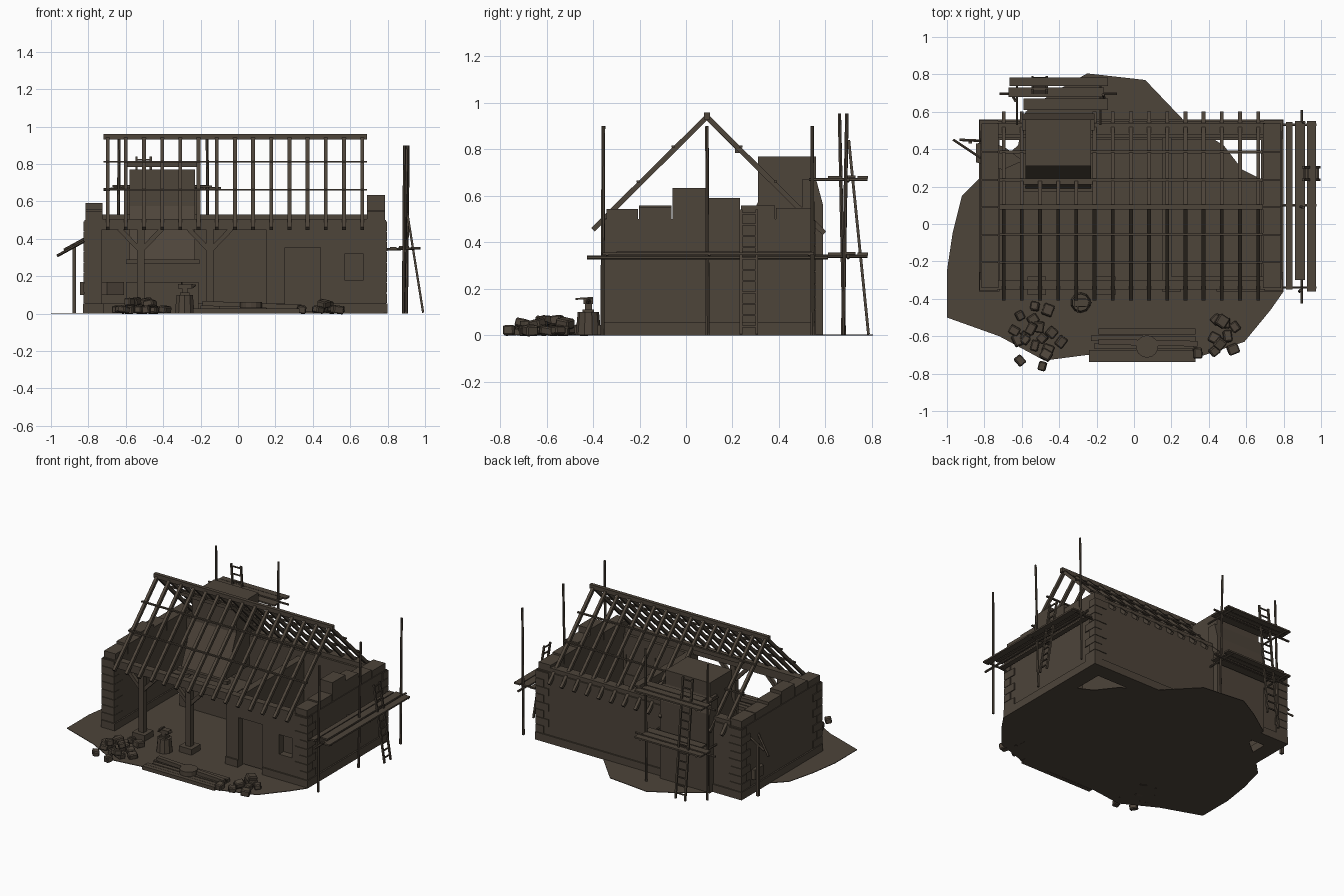
import bpy, bmesh, math, random
from mathutils import Vector, Matrix, Euler

if "Cube" in bpy.data.objects:
    bpy.data.objects.remove(bpy.data.objects["Cube"])

random.seed(4)
brown = bpy.data.materials.new("dark_brown")
brown.diffuse_color = (0.075, 0.058, 0.042, 1)
brown.use_nodes = True
brown.node_tree.nodes["Principled BSDF"].inputs["Base Color"].default_value = brown.diffuse_color


def finish(name, bm):
    bmesh.ops.recalc_face_normals(bm, faces=bm.faces)
    me = bpy.data.meshes.new(name)
    bm.to_mesh(me)
    bm.free()
    me.materials.append(brown)
    ob = bpy.data.objects.new(name, me)
    bpy.context.collection.objects.link(ob)
    return ob


def add_box(bm, x0, x1, y0, y1, z0, z1):
    m = Matrix.Translation(((x0 + x1) / 2, (y0 + y1) / 2, (z0 + z1) / 2)) @ Matrix.Diagonal((x1 - x0, y1 - y0, z1 - z0, 1))
    bmesh.ops.create_cube(bm, size=1, matrix=m)


def boxes(name, items):
    bm = bmesh.new()
    for b in items:
        add_box(bm, *b)
    return finish(name, bm)


def add_bar(bm, a, b, w, h):
    # rectangular timber between two points; w is the horizontal width
    a, b = Vector(a), Vector(b)
    d = (b - a).normalized()
    side = d.cross(Vector((0, 0, 1)))
    side = side.normalized() if side.length > 1e-4 else Vector((1, 0, 0))
    up = side.cross(d)
    m = Matrix((side * w, d * (b - a).length, up * h)).transposed().to_4x4()
    bmesh.ops.create_cube(bm, size=1, matrix=Matrix.Translation((a + b) / 2) @ m)


def bars(name, items, w, h):
    bm = bmesh.new()
    for a, b in items:
        add_bar(bm, a, b, w, h)
    return finish(name, bm)


def add_pole(bm, a, b, r, r2=None, n=6):
    a, b = Vector(a), Vector(b)
    m = Matrix.Translation((a + b) / 2) @ (b - a).to_track_quat('Z', 'Y').to_matrix().to_4x4()
    bmesh.ops.create_cone(bm, cap_ends=True, segments=n, radius1=r, radius2=r2 or r, depth=(b - a).length, matrix=m)


def poles(name, items, r, r2=None, n=6):
    bm = bmesh.new()
    for a, b in items:
        add_pole(bm, a, b, r, r2, n)
    return finish(name, bm)


def prism(name, pts, axis, lo, hi):
    # flat outline extruded along x (axis 0) or z (axis 2)
    bm = bmesh.new()
    vs = [bm.verts.new((lo, *p) if axis == 0 else (*p, lo)) for p in pts]
    f = bm.faces.new(vs)
    ext = bmesh.ops.extrude_face_region(bm, geom=[f])
    move = (hi - lo, 0, 0) if axis == 0 else (0, 0, hi - lo)
    bmesh.ops.translate(bm, vec=move, verts=[v for v in ext["geom"] if isinstance(v, bmesh.types.BMVert)])
    return finish(name, bm)


# trodden ground patch
prism("ground", [(-1, -.5), (-1, -.25), (-.97, -.05), (-.92, .15), (-.81, .26), (-.62, .42), (-.58, .6),
                 (-.42, .71), (-.25, .805), (.06, .77), (.27, .55), (.48, .42), (.58, .29), (.72, .22), (.79, -.1),
                 (.8, -.36), (.73, -.46), (.59, -.63), (.35, -.71), (0, -.7), (-.25, -.7), (-.48, -.73), (-.72, -.6)], 2, 0, .004)

# stone walls
boxes("back_wall", [(-.82, .79, .46, .55, 0, .5)])
boxes("side_walls", [(-.82, -.73, -.35, .55, 0, .5), (.69, .79, -.35, .55, 0, .5)])
boxes("front_wall", [(.15, .25, -.35, -.28, 0, .46), (.44, .57, -.35, -.28, 0, .46), (.67, .75, -.35, -.28, 0, .46),
                     (.25, .44, -.35, -.28, .355, .46), (.57, .67, -.35, -.28, 0, .18), (.57, .67, -.35, -.28, .32, .46)])
boxes("partition_wall", [(.15, .2, -.3, .47, 0, .46)])
boxes("plinth", [(-.83, .8, .45, .56, 0, .055), (-.83, -.72, -.36, .56, 0, .055), (.68, .8, -.36, .56, 0, .055),
                 (.15, .25, -.36, -.28, 0, .055), (.44, .8, -.36, -.28, 0, .055)])
boxes("door", [(.25, .44, -.305, -.285, .01, .355)])
boxes("window_shutter", [(.57, .67, -.3, -.285, .18, .32)])

# uneven unfinished top courses on both gables
edges = [-.345, -.205, -.06, .09, .235, .385, .54]
right_top = [.545, .553, .635, .592, .558, .548]
left_top = [.545, .56, .592, .57, .552, .55]
boxes("right_top_stones", [(.69, .785, a + .002, b - .002, .49, z) for a, b, z in zip(edges, edges[1:], right_top)])
boxes("left_top_stones", [(-.815, -.725, a + .002, b - .002, .49, z) for a, b, z in zip(edges, edges[1:], left_top)])

# alternating corner quoins
q = []
for i in range(8):
    z0, z1 = .057 + i * .055, .109 + i * .055
    lx, ly = (.1, .06) if i % 2 else (.06, .1)
    for y0, y1 in ((-.356, -.356 + ly), (.556 - ly, .556)):
        q.append((-.826, -.826 + max(lx, .09) if y0 > 0 else -.728, y0, y1, z0, z1))
        q.append((.796 - lx, .796, y0, y1, z0, z1))
boxes("corner_quoins", q)

# chimney stack, rear breast and forge hood
boxes("chimney_stack", [(-.58, -.23, .31, .56, .5, .77)])
prism("chimney_breast", [(.5, 0), (.59, 0), (.59, .56), (.56, .67), (.5, .67)], 0, -.6, -.21)
prism("forge_hood", [(.19, .29), (.47, .29), (.47, .6), (.32, .6)], 0, -.58, -.23)
boxes("hood_beam", [(-.6, -.205, .17, .21, .265, .29)])
boxes("hearth", [(-.6, -.21, .2, .47, 0, .17)])

# bellows with lever, rope post
prism("bellows", [(-.845, .33), (-.845, .43), (-.78, .44), (-.69, .41), (-.61, .35), (-.61, .33), (-.7, .29)], 2, .1, .17)
poles("bellows_lever", [((-.965, .45, .31), (-.8, .34, .4)), ((-.93, .45, .34), (-.82, .445, .4))], .008)
bars("lever_post", [((-.876, .44, 0), (-.876, .44, .37))], .02, .02)

# timber porch: posts, stones, braces, wall plates
px = (-.52, -.15)
boxes("porch_posts", [(x - .02, x + .02, -.35, -.31, .04, .46) for x in px])
boxes("post_stones", [(x - .05, x + .05, -.38, -.28, 0, .045) for x in px])
bars("post_braces", [((x, -.33, .335), (x + s * .115, -.33, .455)) for x in px for s in (-1, 1)], .025, .025)
boxes("wall_plates", [(-.73, .7, -.35, -.3, .45, .505), (-.73, .7, .475, .54, .49, .53)])

# roof frame: rafters stop short behind the chimney
pairs = []
for i in range(15):
    x = -.697 + i * .0972
    pairs.append(((x, -.4, .455), (x, .09, .94)))
    short = -.58 < x < -.23
    pairs.append(((x, .23 if short else .595, .8 if short else .44), (x, .09, .94)))
bars("rafters", pairs, .02, .022)
boxes("ridge_beam", [(-.72, .69, .077, .103, .93, .96)])
boxes("rafter_header", [(-.61, -.2, .21, .235, .785, .81)])
bars("purlins", [((-.72, y, z), (.69, y, z)) for y, z in ((-.055, .812), (.235, .812), (-.205, .662), (.385, .662))], .014, .009)


def ladder(name, foot, top, side, n):
    bm = bmesh.new()
    foot, top, side = Vector(foot), Vector(top), Vector(side)
    for s in (-1, 1):
        add_bar(bm, foot + side * s, top + side * s, .012, .012)
    for i in range(n):
        p = foot.lerp(top, (i + .7) / n)
        add_bar(bm, p - side, p + side, .008, .008)
    return finish(name, bm)


# right side scaffold
poles("right_scaffold_poles", [((.885, -.36, 0), (.89, -.355, .9)), ((.885, .093, 0), (.905, .09, .9)),
                               ((.9, .545, 0), (.91, .543, .9))], .009, .008)
poles("right_scaffold_ledger", [((.897, -.425, .335), (.897, .61, .335))], .008)
poles("right_scaffold_putlogs", [((.76, y, .342), (.975, y, .35)) for y in (-.34, .1, .53)], .007)
boxes("right_scaffold_planks", [(.812, .848, -.35, .545, .345, .356), (.86, .915, -.3, .55, .35, .361),
                                (.925, .972, -.36, .55, .346, .357)])
ladder("right_ladder", (.99, .27, .005), (.905, .27, .54), (0, .034, 0), 11)

# rear scaffold with two lifts
poles("rear_scaffold_poles", [((-.645, .68, 0), (-.635, .66, .955)), ((-.16, .675, 0), (-.165, .692, .955))], .009, .008)
planks, ledgers, putlogs = [], [], []
for z in (.345, .675):
    planks += [(-.59, -.14, .61, .67, z, z + .011), (-.67, -.16, .68, .73, z + .003, z + .014), (-.665, -.14, .738, .782, z, z + .011)]
    ledgers.append(((-.72, .697, z - .01), (-.09, .697, z - .005)))
    putlogs += [((x, .53, z - .004), (x, .78, z - .004)) for x in (-.625, -.18)]
boxes("rear_scaffold_planks", planks)
poles("rear_scaffold_ledgers", ledgers, .008)
poles("rear_scaffold_putlogs", putlogs, .007)
ladder("rear_ladder", (-.505, .785, .005), (-.505, .7, .84), (.038, 0, 0), 15)

# anvil on a stump
poles("stump", [((-.285, -.42, 0), (-.285, -.42, .1))], .055, .046, 10)
boxes("anvil", [(-.31, -.26, -.445, -.395, .1, .112), (-.3, -.27, -.435, -.405, .112, .135), (-.32, -.245, -.44, -.4, .135, .158)])
poles("anvil_horn", [((-.245, -.42, .147), (-.225, -.42, .152))], .012, .003)
bars("hammer", [((-.3, -.475, .157), (-.3, -.4, .162))], .008, .008)

# stacked timber with a round stone on top
bars("timber_stack", [((-.19, -.575, .015), (.33, -.575, .015)), ((-.23, -.61, .015), (.33, -.615, .015)),
                      ((-.21, -.652, .015), (.32, -.652, .015)), ((-.24, -.69, .015), (.34, -.69, .015)),
                      ((-.24, -.722, .015), (.33, -.722, .015)), ((-.19, -.63, .055), (.34, -.64, .035))], .03, .026)
poles("grindstone", [((.07, -.655, .03), (.07, -.655, .062))], .06, None, 14)


def rubble(name, spots):
    bm = bmesh.new()
    for x, y, z in spots:
        s = [random.uniform(.04, .06), random.uniform(.045, .065), random.uniform(.035, .045)]
        rot = Euler((random.uniform(-.2, .2), random.uniform(-.2, .2), random.uniform(-.8, .8)))
        m = Matrix.Translation((x, y, z + .022)) @ rot.to_matrix().to_4x4() @ Matrix.Diagonal((*s, 1))
        bmesh.ops.create_cube(bm, size=1, matrix=m)
    bmesh.ops.bevel(bm, geom=bm.edges[:], offset=.006, segments=1, affect='EDGES')
    return finish(name, bm)


# loose stone heaps
rubble("left_rubble", [(-.53, -.44, 0), (-.46, -.46, 0), (-.61, -.49, 0), (-.54, -.51, 0), (-.64, -.57, 0), (-.58, -.6, 0),
                       (-.51, -.55, 0), (-.44, -.58, 0), (-.53, -.65, 0), (-.46, -.67, 0), (-.39, -.63, 0), (-.49, -.76, 0),
                       (-.61, -.73, 0), (-.62, -.62, 0), (-.55, -.56, .042), (-.49, -.61, .042), (-.58, -.62, .04), (-.47, -.7, .03)])
rubble("right_rubble", [(.44, -.51, 0), (.49, -.53, 0), (.54, -.55, 0), (.43, -.61, 0), (.5, -.6, 0), (.53, -.67, 0),
                        (.43, -.68, 0), (.34, -.69, 0), (.46, -.64, .03), (.47, -.52, .03)])
